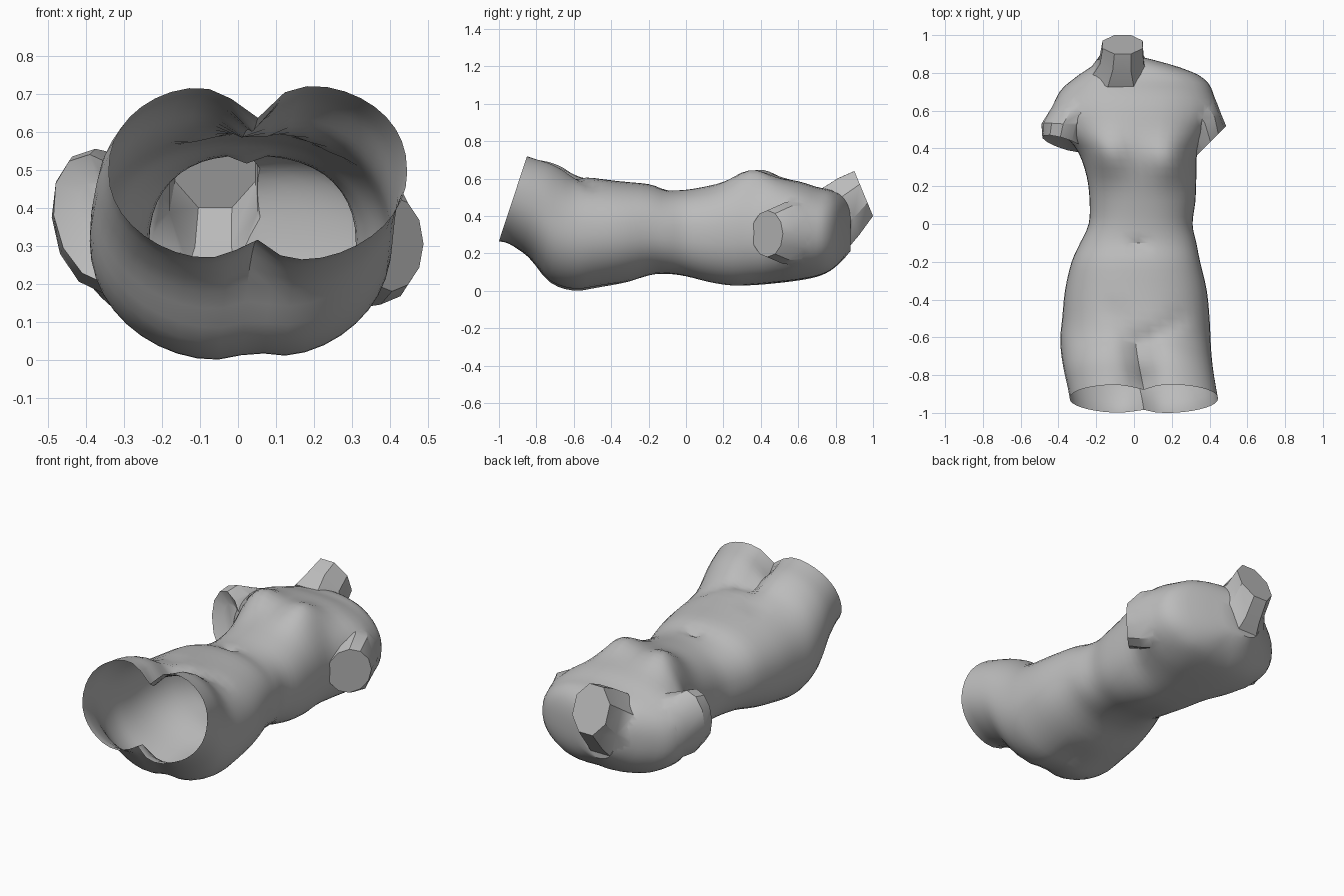
import bpy, bmesh, math
from mathutils import Vector

if "Cube" in bpy.data.objects:
    bpy.data.objects.remove(bpy.data.objects["Cube"])

stone = bpy.data.materials.new("grey stone")
stone.diffuse_color = (0.5, 0.5, 0.5, 1)
stone.use_nodes = True
stone.node_tree.nodes["Principled BSDF"].inputs["Base Color"].default_value = stone.diffuse_color


def loft(name, rings):
    """Skin a list of closed rings that share one point count into a solid."""
    bm = bmesh.new()
    rows = [[bm.verts.new(p) for p in r] for r in rings]
    n = len(rows[0])
    for a, b in zip(rows, rows[1:]):
        for i in range(n):
            j = (i + 1) % n
            bm.faces.new((a[i], a[j], b[j], b[i]))
    bm.faces.new(rows[0][::-1])
    bm.faces.new(rows[-1])
    bmesh.ops.recalc_face_normals(bm, faces=bm.faces)
    me = bpy.data.meshes.new(name)
    bm.to_mesh(me)
    bm.free()
    me.materials.append(stone)
    ob = bpy.data.objects.new(name, me)
    bpy.context.collection.objects.link(ob)
    return ob


def step(a, b, v):
    t = min(1, max(0, (v - a) / (b - a)))
    return t * t * (3 - 2 * t)


def seg_dist(p, a, b):
    p, a, b = Vector(p), Vector(a), Vector(b)
    t = min(1, max(0, (p - a).dot(b - a) / (b - a).length_squared))
    return (p - a - (b - a) * t).length


# Body sections: y, left x, right x, lowest z, highest z
SECTIONS = [
    (-.925, -.34, .445, .24, .745), (-.87, -.35, .435, .225, .73),
    (-.78, -.37, .42, .16, .71), (-.69, -.385, .41, .03, .68),
    (-.6, -.39, .405, -.012, .635), (-.5, -.38, .40, -.002, .605),
    (-.35, -.365, .385, .035, .585), (-.2, -.33, .35, .08, .57),
    (-.1, -.285, .33, .085, .54), (0, -.24, .31, .07, .54),
    (.12, -.235, .325, .04, .56), (.25, -.25, .33, .02, .585),
    (.38, -.295, .335, .025, .60), (.48, -.37, .38, .035, .60),
    (.6, -.425, .435, .05, .585), (.7, -.40, .42, .07, .555),
    (.77, -.32, .375, .10, .54), (.83, -.23, .24, .15, .51),
    (.88, -.16, .06, .21, .46),
]


def section_at(k, t):
    """Smooth interpolation between the listed sections."""
    p = [SECTIONS[min(max(k + d, 0), len(SECTIONS) - 1)] for d in (-1, 0, 1, 2)]
    return [.5 * (2 * b + (c - a) * t + (2 * a - 5 * b + 4 * c - d) * t * t
                  + (3 * b - a - 3 * c + d) * t ** 3) for a, b, c, d in zip(*p)]


def body_ring(y, xl, xr, zb, zt, n=44):
    cx, cz, a, h = (xl + xr) / 2, (zb + zt) / 2, (xr - xl) / 2, (zt - zb) / 2
    tilt = .33 * step(-.55, -.9, y)
    ring = []
    for i in range(n):
        t = 2 * math.pi * i / n
        c, s = math.cos(t), math.sin(t)
        power = .88 if s > 0 else .88 + .09 * step(-.2, -.5, y)
        x = cx + a * math.copysign(abs(c) ** power, c)
        z = cz + h * math.copysign(abs(s) ** power, s)
        cleft = math.exp(-abs(x - .04) / .07)
        if s > 0:
            # gap between the thighs
            z -= .13 * step(-.5, -.74, y) * cleft * s
        else:
            # cleft of the seat and the shallow spine line
            z -= s * cleft * (.04 * step(-.3, -.5, y) + .05 * step(-.7, -.93, y)
                              + .012 * step(-.3, 0, y))
        yy = y + tilt * (z - cz)
        if s > 0:
            # breasts, navel and groin folds
            for bx, by in ((-.15, .37), (.19, .35)):
                z += .08 * s * math.exp(-((x - bx) / .12) ** 2 - ((yy - by) / .12) ** 2)
            z -= .03 * math.exp(-((x - .03) / .03) ** 2 - ((yy + .11) / .025) ** 2)
            fold = min(seg_dist((x, yy), (-.1, -.45), (.02, -.65)),
                       seg_dist((x, yy), (.02, -.65), (.25, -.5)))
            z -= .018 * math.exp(-(fold / .04) ** 2) * s
        ring.append((x, yy, z))
    return ring


rings = [body_ring(*section_at(k, t / 3))
         for k in range(len(SECTIONS) - 1) for t in range(3)]
rings.append(body_ring(*SECTIONS[-1]))
torso = loft("torso", rings)


def oval(center, u, v, n, phase=0):
    c, u, v = Vector(center), Vector(u), Vector(v)
    return [c + u * math.cos(2 * math.pi * i / n + phase)
            + v * math.sin(2 * math.pi * i / n + phase) for i in range(n)]


# Broken arm stumps: shoulder ball running into a flat cut
left_arm = loft("left_arm_stump", [
    oval((.24, .67, .31), (.06, .06, 0), (0, .02, .10), 12),
    oval((.31, .61, .31), (.105, .075, 0), (0, .02, .175), 12),
    oval((.375, .525, .31), (.105, .06, 0), (0, .01, .165), 12),
    oval((.405, .435, .305), (.083, .083, 0), (0, 0, .125), 12)])
right_arm = loft("right_arm_stump", [
    oval((-.24, .67, .34), (-.06, .06, 0), (0, .02, .10), 12),
    oval((-.31, .60, .345), (-.12, .045, 0), (0, .02, .19), 12),
    oval((-.365, .52, .365), (-.125, .01, .01), (-.01, .01, .19), 12),
    oval((-.37, .425, .37), (-.115, .03, .01), (-.02, .035, .17), 12),
    oval((-.36, .46, .38), (-.06, .01, .01), (-.01, .02, .09), 12)])

# Broken neck with a slanted cut
neck = loft("neck", [
    oval((-.07, .79, .38), (.18, 0, 0), (0, -.07, .18), 8, .39),
    oval((-.065, .87, .45), (.125, 0, 0), (0, -.06, .165), 8, .39),
    oval((-.06, .95, .52), (.115, 0, 0), (0, -.054, .13), 8, .39)])

# Fuse everything into one skin
bpy.context.view_layer.objects.active = torso
torso.select_set(True)
for part in (left_arm, right_arm, neck):
    mod = torso.modifiers.new("fuse", 'BOOLEAN')
    mod.operation, mod.solver, mod.object = 'UNION', 'EXACT', part
    bpy.ops.object.modifier_apply(modifier=mod.name)
    bpy.data.objects.remove(part)

# Open the cut thighs and soften the shoulder seams
bm = bmesh.new()
bm.from_mesh(torso.data)
ends = [f for f in bm.faces if f.normal.y < -.85 and len(f.verts) > 20
        and f.calc_center_median().y < -.8]
bmesh.ops.delete(bm, geom=ends, context='FACES')
bmesh.ops.remove_doubles(bm, verts=bm.verts, dist=.004)
seam = [v for v in bm.verts if abs(v.co.x) > .25 and .57 < v.co.y < .78]
for _ in range(3):
    bmesh.ops.smooth_vert(bm, verts=seam, factor=.5,
                          use_axis_x=True, use_axis_y=True, use_axis_z=True)
bm.to_mesh(torso.data)
bm.free()
bpy.ops.object.shade_smooth_by_angle(angle=math.radians(35))
